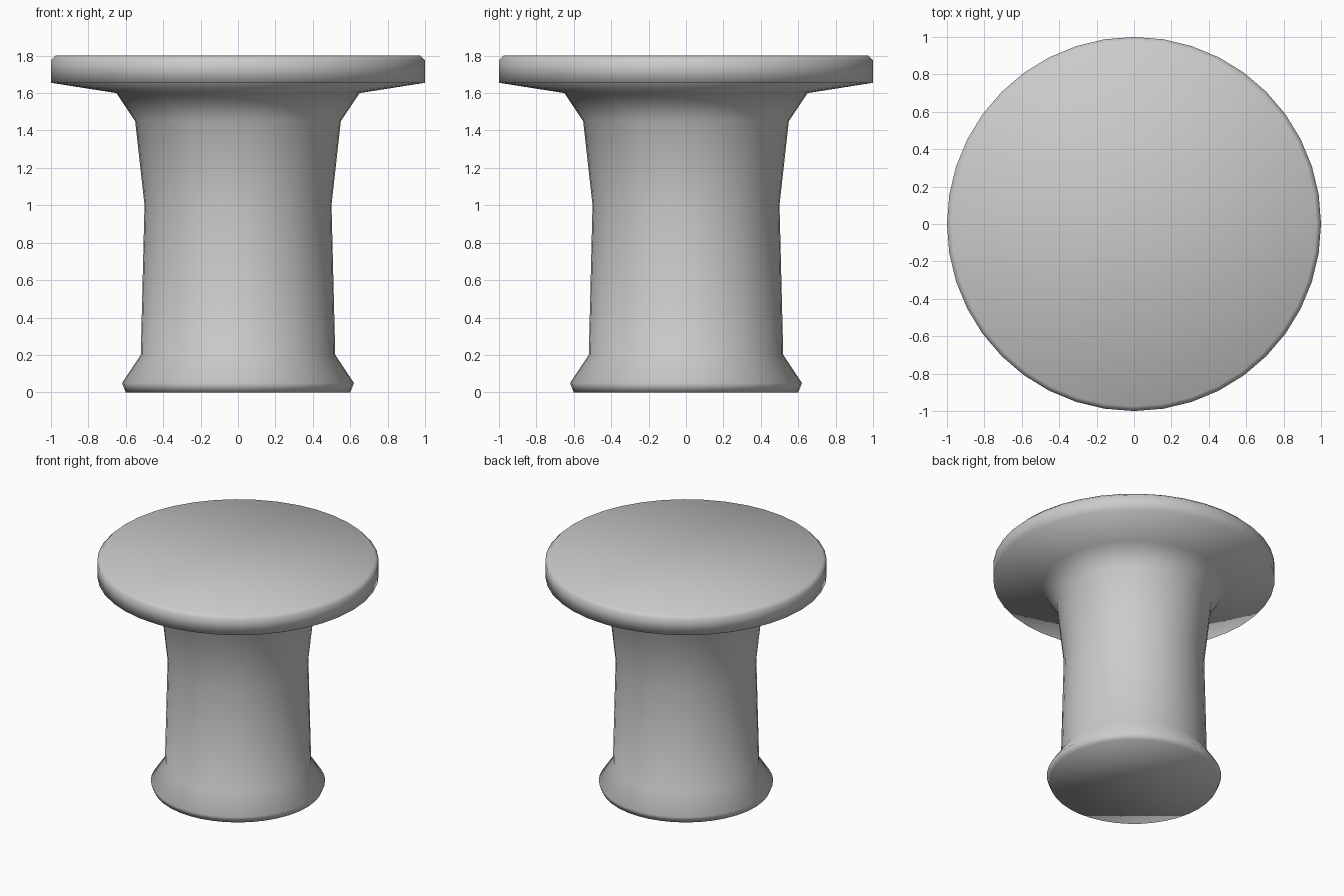
import bpy, bmesh, math

if "Cube" in bpy.data.objects:
    bpy.data.objects.remove(bpy.data.objects["Cube"])

SIDES = 40
# Outline of the turned shape, foot to top: (radius, height)
PROFILE = [(0.60, 0.0), (0.62, 0.05), (0.52, 0.20), (0.50, 1.0),
           (0.55, 1.45), (0.65, 1.60), (1.0, 1.655), (1.0, 1.775), (0.975, 1.80)]


def lathe(name, profile, sides):
    bm = bmesh.new()
    rings = []
    for r, z in profile:
        angles = [2 * math.pi * i / sides for i in range(sides)]
        rings.append([bm.verts.new((r * math.cos(a), r * math.sin(a), z)) for a in angles])
    # Side walls
    for low, high in zip(rings, rings[1:]):
        for i in range(sides):
            j = (i + 1) % sides
            bm.faces.new((low[i], low[j], high[j], high[i]))
    # Flat bottom and top
    bm.faces.new(rings[0][::-1])
    bm.faces.new(rings[-1])
    for f in bm.faces:
        f.smooth = True
    mesh = bpy.data.meshes.new(name)
    bm.to_mesh(mesh)
    bm.free()
    obj = bpy.data.objects.new(name, mesh)
    bpy.context.collection.objects.link(obj)
    return obj


# Round pedestal with flared foot, waisted stem and wide flat top
lathe("round_pedestal", PROFILE, SIDES)
